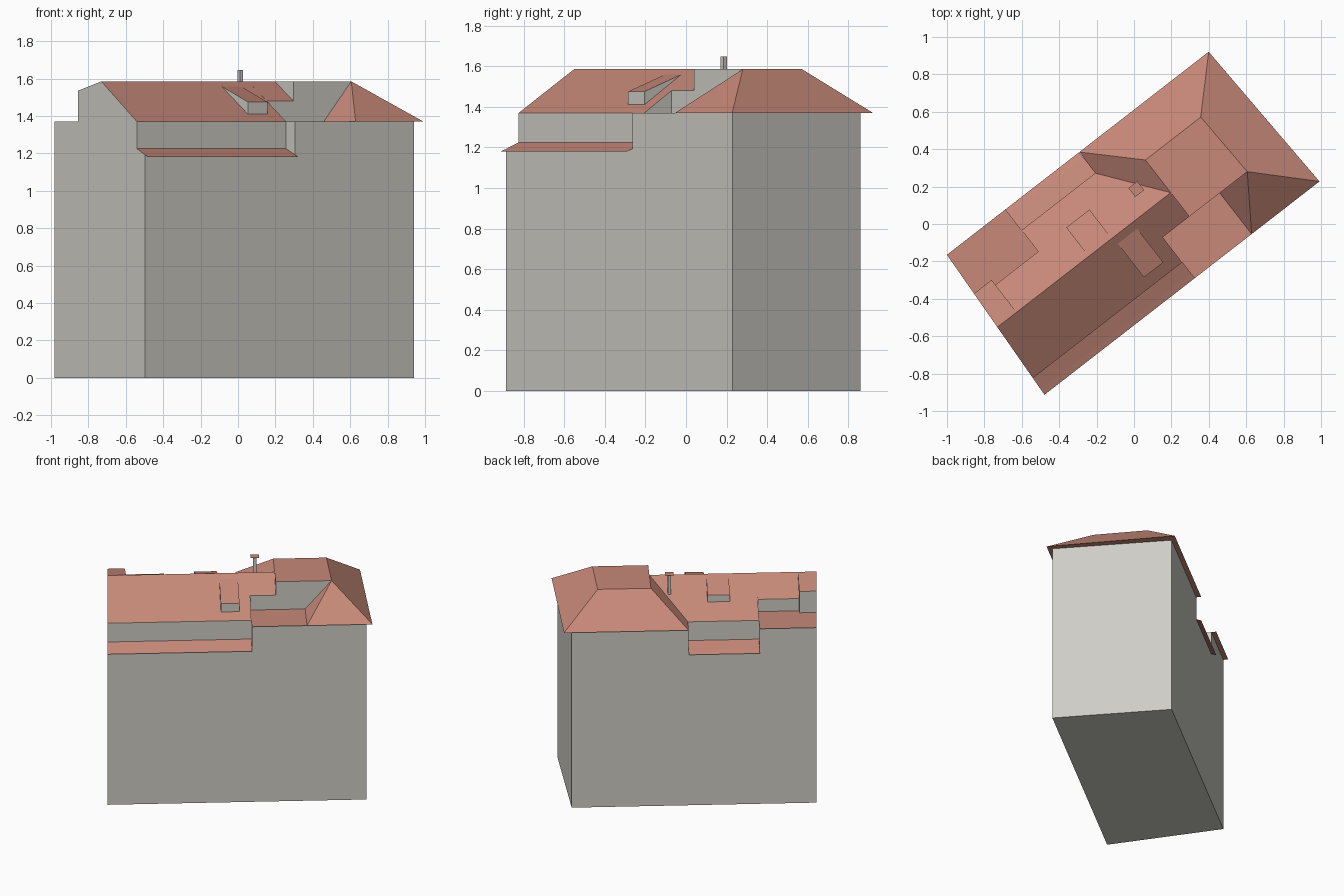
import bpy, bmesh, math
from mathutils import Matrix

cube = bpy.data.objects.get("Cube")
if cube:
    bpy.data.objects.remove(cube)

TURN = Matrix.Rotation(math.radians(37.8), 4, 'Z')


def material(name, rgb):
    m = bpy.data.materials.new(name)
    m.use_nodes = True
    m.diffuse_color = (*rgb, 1)
    m.node_tree.nodes["Principled BSDF"].inputs["Base Color"].default_value = (*rgb, 1)
    return m


WALL = material("wall grey", (0.62, 0.61, 0.56))
ROOF = material("roof tile red", (0.57, 0.25, 0.19))

# Key lines of the building: u runs along it, v across it
RIDGE, TOP, EAVE, STEP, LOW = 0.012, 1.585, 1.37, 1.225, 1.18
FRONT, BACK = -0.395, 0.448
RIM_F, RIM_B = -0.428, 0.483


def gable(v):
    return -0.916 + 0.051 * v


def hip_end(v):
    return 0.856 - 0.07 * v


def finish(name, bm, mats):
    bm.transform(TURN)
    me = bpy.data.meshes.new(name)
    bm.to_mesh(me)
    bm.free()
    for m in mats:
        me.materials.append(m)
    ob = bpy.data.objects.new(name, me)
    bpy.context.collection.objects.link(ob)
    return ob


def prism(name, u0, u1, profile):
    """Extrude a (v, z) profile along u; upward faces become roof."""
    at = lambda u, v: u(v) if callable(u) else u
    bm = bmesh.new()
    a = [bm.verts.new((at(u0, v), v, z)) for v, z in profile]
    b = [bm.verts.new((at(u1, v), v, z)) for v, z in profile]
    bm.faces.new(a)
    bm.faces.new(b)
    n = len(a)
    for i in range(n):
        j = (i + 1) % n
        bm.faces.new((a[i], a[j], b[j], b[i]))
    bmesh.ops.recalc_face_normals(bm, faces=bm.faces)
    for f in bm.faces:
        f.material_index = int(f.normal.z > 0.1)
    return finish(name, bm, (WALL, ROOF))


def sheets(name, polys, mat):
    """Flat panels from corner lists, turned to face upward."""
    bm = bmesh.new()
    for p in polys:
        f = bm.faces.new([bm.verts.new(c) for c in p])
        f.normal_update()
        if f.normal.z < -0.01:
            f.normal_flip()
    bmesh.ops.remove_doubles(bm, verts=bm.verts, dist=0.0005)
    return finish(name, bm, (mat,))


def body(name, u0, u1, side, upper):
    prism(name, u0, u1, [(RIDGE, 0), (side, 0)] + upper)


# Building body in sections, front and back of the ridge
crest = (RIDGE, TOP)
body("front_stepped_section", gable, 0.078, FRONT,
     [(FRONT, 1.193), (-0.32, STEP), (-0.32, EAVE), crest])
body("front_terrace_section", 0.078, 0.258, FRONT,
     [(FRONT, EAVE), (-0.15, EAVE), (-0.15, 1.481), crest])
body("front_hip_section", 0.258, hip_end, FRONT, [(FRONT, EAVE), (RIDGE, EAVE)])
body("back_terrace_section", gable, -0.495, BACK,
     [(BACK, EAVE), (0.197, EAVE), (0.197, 1.465), crest])
body("back_stepped_section", -0.495, 0.003, BACK,
     [(BACK, 1.193), (0.342, STEP), (0.342, EAVE), crest])
body("back_valley_section", 0.003, 0.258, BACK,
     [(BACK, EAVE), (0.342, EAVE), crest])
body("back_hip_section", 0.258, hip_end, BACK, [(BACK, EAVE), (RIDGE, EAVE)])

# Hipped roof with a flat top
bl, br = (0.005, RIM_B, EAVE), (0.88, RIM_B, EAVE)
fr, fl = (0.923, RIM_F, EAVE), (0.464, RIM_F, EAVE)
fin = (0.464, -0.15, EAVE)
tbl, tbr = (0.258, 0.233, TOP), (0.632, 0.233, TOP)
tfr, tfl = (0.65, -0.15, TOP), (0.258, -0.15, TOP)
ridge_end, valley = (0.258, RIDGE, TOP), (0.003, 0.342, EAVE)
sheets("hipped_roof", [
    (bl, br, tbr, tbl),
    (br, fr, tfr, tbr),
    (fr, fl, tfr),
    (fl, fin, tfr),
    (tbl, tbr, tfr, tfl, ridge_end),
    (tbl, ridge_end, valley, bl)], ROOF)
sheets("hip_side_walls", [
    ((0.258, -0.15, EAVE), fin, tfr, tfl),
    (ridge_end, (0.258, -0.15, 1.481), tfl)], WALL)
sheets("eaves_deck", [
    (bl, br, fr, (0.078, RIM_F, EAVE), (0.078, -0.1, EAVE), (0.005, -0.1, EAVE))], ROOF)


# Overhanging edges of the lower eaves and back terrace
def lip(name, u0, u1, wall, rim, z0, z1):
    at = lambda u, v: u(v) if callable(u) else u
    sheets(name, [((at(u0, wall), wall, z0), (at(u1, wall), wall, z0),
                   (at(u1, rim), rim, z1), (at(u0, rim), rim, z1))], ROOF)


lip("front_lower_eave", gable, 0.078, FRONT, RIM_F, 1.193, LOW)
lip("back_lower_eave", -0.495, 0.003, BACK, RIM_B, 1.193, LOW)
lip("back_terrace_edge", gable, -0.495, BACK, RIM_B, EAVE, EAVE)

# Shed dormers
prism("front_dormer", -0.133, -0.002, [(-0.03, 1.558), (-0.258, 1.475), (-0.258, 1.41)])
prism("back_dormer", -0.298, -0.141, [(0.02, 1.58), (0.207, 1.51), (0.207, 1.458)])
prism("gable_dormer", gable, -0.785,
      [crest, (0.23, 1.535), (0.23, EAVE), (RIDGE, EAVE)])


# Chimney shaft with a thin cap
def square(h):
    return [(0.124 + a * h, 0.14 + b * h) for a, b in ((-1, -1), (1, -1), (1, 1), (-1, 1))]


lo, hi = 0.14 - 0.011, 0.14 + 0.011
prism("chimney_shaft", 0.113, 0.135, [(lo, 1.47), (hi, 1.47), (hi, 1.647), (lo, 1.647)])
sheets("chimney_cap", [[(u, v, 1.65) for u, v in square(0.03)]], ROOF)
